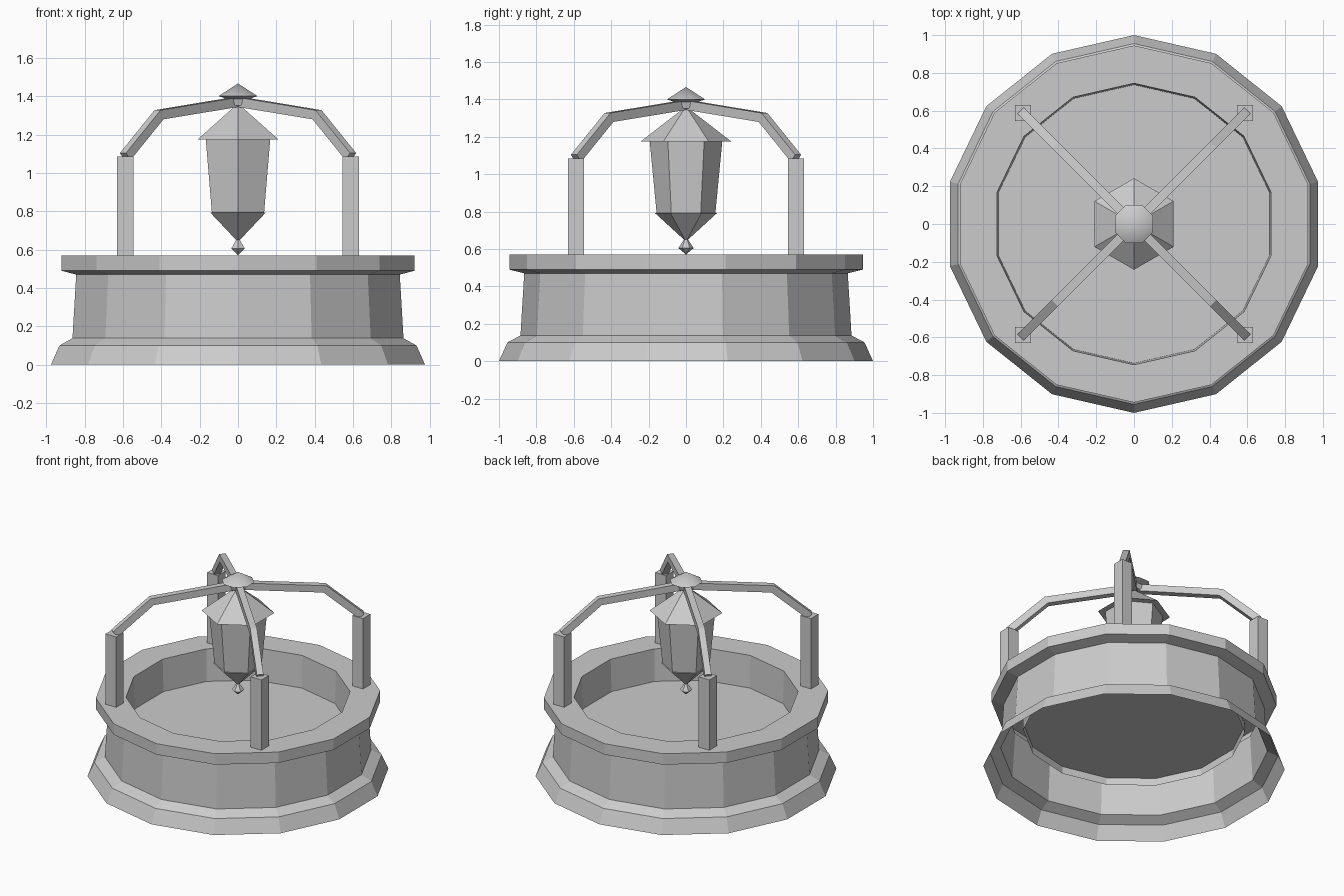
import bpy, bmesh, math
from mathutils import Vector

if "Cube" in bpy.data.objects:
    bpy.data.objects.remove(bpy.data.objects["Cube"])

stone = bpy.data.materials.new("grey stone")
stone.diffuse_color = (0.6, 0.6, 0.6, 1)
stone.use_nodes = True
stone.node_tree.nodes["Principled BSDF"].inputs["Base Color"].default_value = stone.diffuse_color


def finish(name, bm):
    mesh = bpy.data.meshes.new(name)
    bm.to_mesh(mesh)
    bm.free()
    mesh.materials.append(stone)
    ob = bpy.data.objects.new(name, mesh)
    bpy.context.collection.objects.link(ob)
    return ob


def lathe(name, profile, sides, phase=math.pi / 2):
    """Revolve (radius, z) points, listed up the outside; radius 0 is a tip."""
    bm = bmesh.new()
    rings = []
    for r, z in profile:
        if r == 0:
            rings.append([bm.verts.new((0, 0, z))] * sides)
        else:
            angles = [phase + 2 * math.pi * i / sides for i in range(sides)]
            rings.append([bm.verts.new((r * math.cos(a), r * math.sin(a), z)) for a in angles])
    for low, high in zip(rings, rings[1:]):
        for i in range(sides):
            j = (i + 1) % sides
            quad = [low[i], low[j], high[j], high[i]]
            bm.faces.new(list(dict.fromkeys(quad)))
    return finish(name, bm)


def beam(name, path, side, width, thick):
    """Sweep a rectangular section along a path lying in a vertical plane."""
    bm = bmesh.new()
    rings = []
    for i, p in enumerate(path):
        before = (p - path[i - 1]).normalized() if i else None
        after = (path[i + 1] - p).normalized() if i < len(path) - 1 else None
        tangent = ((before or after) + (after or before)).normalized()
        stretch = 1 / tangent.dot(before or after)
        up = side.cross(tangent) * thick / 2 * stretch
        out = side * width / 2
        rings.append([bm.verts.new(p + o) for o in (out + up, up - out, -out - up, out - up)])
    for a, b in zip(rings, rings[1:]):
        for i in range(4):
            j = (i + 1) % 4
            bm.faces.new((a[i], a[j], b[j], b[i]))
    bm.faces.new(rings[0])
    bm.faces.new(rings[-1])
    bmesh.ops.recalc_face_normals(bm, faces=bm.faces)
    return finish(name, bm)


# Basin: flared foot, tapered wall, overhanging rim and inner wall, open below
lathe("basin", [(1.0, 0), (0.955, 0.1), (0.885, 0.138), (0.865, 0.47), (0.945, 0.49),
                (0.945, 0.57), (0.745, 0.57), (0.735, 0.28)], 14)
lathe("basin_floor", [(0.738, 0.335), (0, 0.335)], 14)

# Four corner posts, each with a bent arm reaching the centre
for sx in (-1, 1):
    for sy in (-1, 1):
        tag = ("right" if sx > 0 else "left") + ("_back" if sy > 0 else "_front")
        bm = bmesh.new()
        bmesh.ops.create_cube(bm, size=1)
        bmesh.ops.scale(bm, vec=(0.086, 0.086, 0.515), verts=bm.verts)
        bmesh.ops.translate(bm, vec=(0.588 * sx, 0.588 * sy, 0.8275), verts=bm.verts)
        finish("post_" + tag, bm)
        path = [Vector((d * sx, d * sy, z)) for d, z in
                ((0.588, 1.085), (0.412, 1.303), (0.02, 1.368))]
        beam("arm_" + tag, path, Vector((sx, -sy, 0)).normalized(), 0.045, 0.05)

# Cap joining the arms
cap = lathe("cap", [(0, 1.35), (0.052, 1.35), (0.062, 1.385), (0.11, 1.4), (0, 1.466)],
            8, math.pi / 8)
bpy.context.view_layer.objects.active = cap
cap.select_set(True)
bpy.ops.object.shade_smooth_by_angle(angle=math.radians(30))

# Hanging six-sided lantern
lathe("lantern_roof", [(0, 1.175), (0.242, 1.175), (0, 1.362)], 6)
lathe("lantern_body", [(0.157, 0.79), (0.194, 1.176)], 6)
lathe("lantern_base", [(0, 0.64), (0.167, 0.793), (0, 0.793)], 6)
lathe("lantern_finial", [(0, 0.57), (0.041, 0.605), (0.008, 0.655), (0, 0.655)], 6)
